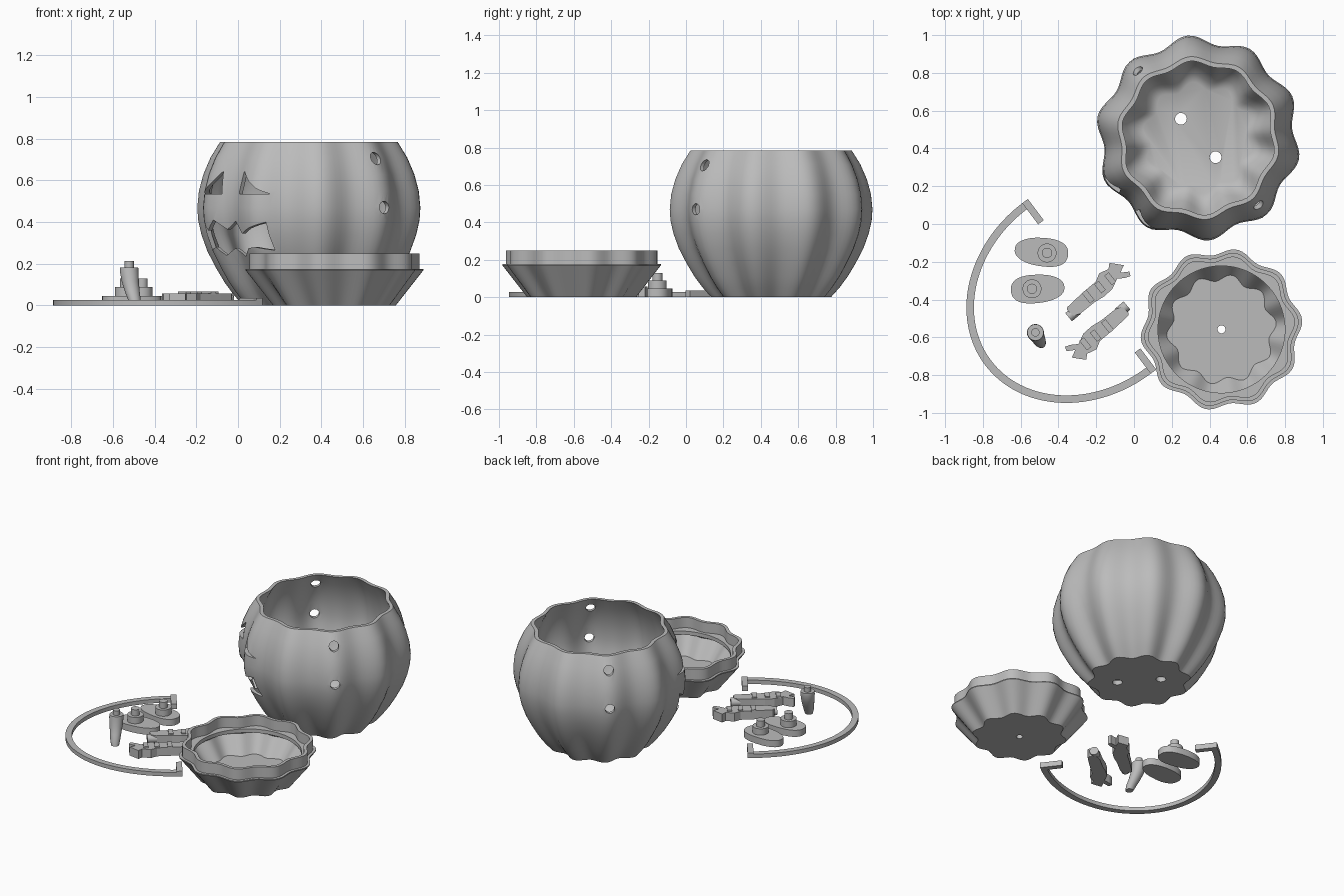
import bpy, bmesh, math
from mathutils import Matrix, Vector

cube = bpy.data.objects.get("Cube")
if cube:
    bpy.data.objects.remove(cube, do_unlink=True)

grey = bpy.data.materials.new("plain grey")
grey.use_nodes = True
COLOUR = (0.5, 0.5, 0.5, 1)
grey.diffuse_color = COLOUR
grey.node_tree.nodes["Principled BSDF"].inputs["Base Color"].default_value = COLOUR


def finish(name, bm):
    bmesh.ops.recalc_face_normals(bm, faces=bm.faces)
    mesh = bpy.data.meshes.new(name)
    bm.to_mesh(mesh)
    bm.free()
    mesh.materials.append(grey)
    obj = bpy.data.objects.new(name, mesh)
    bpy.context.collection.objects.link(obj)
    return obj


def activate(obj):
    bpy.ops.object.select_all(action='DESELECT')
    obj.select_set(True)
    bpy.context.view_layer.objects.active = obj


def smooth(obj, angle=35):
    activate(obj)
    bpy.ops.object.shade_smooth_by_angle(angle=math.radians(angle))


def loft(name, rings):
    """Skin a list of equally long point rings and cap both ends."""
    bm = bmesh.new()
    loops = [[bm.verts.new(p) for p in ring] for ring in rings]
    for a, b in zip(loops, loops[1:]):
        for i in range(len(a)):
            j = (i + 1) % len(a)
            bm.faces.new((a[i], a[j], b[j], b[i]))
    bm.faces.new(loops[0][::-1])
    bm.faces.new(loops[-1])
    return finish(name, bm)


def lobed(name, centre, phase, profile, lobes=10, segments=120):
    """Revolve (radius, height, lobe depth) points into a ribbed shell."""
    rings = []
    for r, z, depth in profile:
        ring = []
        for i in range(segments):
            t = math.tau * i / segments
            rr = r + depth * math.cos(lobes * (t - math.radians(phase)))
            ring.append((centre[0] + rr * math.cos(t), centre[1] + rr * math.sin(t), z))
        rings.append(ring)
    return loft(name, rings)


def prism(name, outline, height, matrix=Matrix()):
    """Extrude a flat outline along its local z."""
    return loft(name, [[matrix @ Vector((x, y, z)) for x, y in outline] for z in (0, height)])


def circle(r, n=32, x=0, y=0):
    return [(x + r * math.cos(math.tau * i / n), y + r * math.sin(math.tau * i / n)) for i in range(n)]


def cut(obj, cutters):
    for c in cutters:
        activate(obj)
        mod = obj.modifiers.new("cut", 'BOOLEAN')
        mod.operation, mod.solver, mod.object = 'DIFFERENCE', 'EXACT', c
        bpy.ops.object.modifier_apply(modifier=mod.name)
        bpy.data.objects.remove(c, do_unlink=True)


# Pumpkin pot: curved outer wall, then back down the inside to the floor
POT = (0.34, 0.455)
WALL = [(.302, 0, .02), (.345, .05, .022), (.388, .11, .024), (.43, .18, .024),
        (.472, .26, .024), (.502, .34, .023), (.518, .41, .023), (.522, .47, .023),
        (.515, .55, .022), (.495, .63, .02), (.463, .71, .017), (.42, .785, .013)]
inner = [(r - .024, max(z, .03), d) for r, z, d in reversed(WALL)]
pot = lobed("pumpkin_pot", POT, 24, WALL + inner)

# Face openings, arm holes and leg holes
face_angle = math.radians(222)
out = Vector((math.cos(face_angle), math.sin(face_angle), 0))
side = Vector((-out.y, out.x, 0))
up = Vector((0, 0, 1))


def frame(origin, a, b, c):
    m = Matrix((a, b, c)).transposed().to_4x4()
    m.translation = origin
    return m


centre = Vector((*POT, 0))
face = frame(centre + out * .25, side, up, out)
eye = [(.062, .535), (.235, .535), (.18, .56), (.125, .598), (.075, .645)]
mouth = [(-.22, .40), (-.16, .36), (-.11, .41), (-.04, .365), (.025, .405), (.07, .345),
         (.13, .37), (.22, .40), (.22, .265), (.15, .28), (.10, .275), (.04, .235),
         (-.02, .275), (-.08, .24), (-.13, .28), (-.18, .265)]
cutters = [prism("eye_cutter", [(s * x, z) for x, z in eye], .5, face) for s in (1, -1)]
cutters.append(prism("mouth_cutter", mouth, .5, face))
for s in (1, -1):
    arm_frame = frame(centre + side * s * .25, up.cross(side * s), up, side * s)
    for z in (.47, .705):
        cutters.append(prism("arm_hole_cutter", circle(.03, 24, 0, z), .5, arm_frame))
    spot = centre + side * s * .137 - up * .05
    cutters.append(prism("leg_hole_cutter", circle(.031, 24), .2, Matrix.Translation(spot)))
cut(pot, cutters)
smooth(pot)

# Lid, lying upside down: flared shell, raised lip, round inner flange and bowl
LID = (0.463, -0.558)
lid = lobed("pumpkin_lid", LID, 7, [
    (.278, 0, .018), (.412, .17, .018), (.412, .176, .018), (.394, .176, .017),
    (.394, .25, .017), (.372, .25, .017), (.372, .18, .017), (.336, .18, 0),
    (.336, .155, 0), (.362, .145, .017), (.274, .03, .018)])
cut(lid, [prism("stem_hole_cutter", circle(.021, 24), .2, Matrix.Translation((*LID, -.05)))])
smooth(lid)

# Carrying handle: half ellipse lying flat, with an inward peg at each end
turn = math.radians(-53)
flat = Matrix.Translation((-.25, -.34, 0)) @ Matrix.Rotation(turn, 4, 'Z')
STEPS = 64
rings = []
for i in range(STEPS + 1):
    t = math.pi * i / STEPS
    ring = []
    for inset, z in ((0, 0), (.04, 0), (.04, .027), (0, .027)):
        p = Vector(((.565 - inset) * math.cos(t), -(.675 - inset) * math.sin(t), z))
        ring.append(flat @ p)
    rings.append(ring)
handle = loft("handle", rings)
smooth(handle)
for s, label in ((1, "front"), (-1, "back")):
    bar = [(s * x, y) for x, y in ((.565, -.002), (.565, .035), (.425, .035), (.425, -.002))]
    prism("handle_peg_" + label, bar, .035, flat)

# Feet: egg-shaped soles with stepped round pegs
for label, x, y, s in (("left", -.49, -.148, 1), ("right", -.51, -.343, -1)):
    place = Matrix.Translation((x, y, 0)) @ Matrix.Rotation(math.radians(-6 if s > 0 else 4), 4, 'Z')
    egg = []
    for i in range(48):
        t = math.tau * i / 48
        c, n = math.cos(t), math.sin(t)
        px = math.copysign(abs(c) ** .85, c) * .142
        py = math.copysign(abs(n) ** .85, n) * (.075 + .008 * c)
        egg.append((px * s, py))
    smooth(prism("foot_sole_" + label, egg, .045, place))
    for part, r, low, top in (("ankle", .05, .045, .088), ("peg", .027, .088, .13)):
        peg = prism("foot_" + part + "_" + label, circle(r, 32, s * .03, -.002 * s), top - low,
                    place @ Matrix.Translation((0, 0, low)))
        smooth(peg)

# Stem: bent taper with a narrow peg on top
path = [(-.492, -.632, 0, .025), (-.498, -.622, .03, .031), (-.508, -.603, .07, .036),
        (-.517, -.585, .115, .041), (-.522, -.575, .165, .045), (-.522, -.574, .182, .043),
        (-.522, -.574, .182, .022), (-.522, -.574, .213, .022)]
stem = loft("stem", [[(px, py, z) for px, py in circle(r, 32, x, y)] for x, y, z, r in path])
smooth(stem)

# Arms: flat knobbly limbs with splayed fingers and a round shoulder peg
limb = [(-.165, -.085), (-.13, -.115), (-.095, -.105), (-.02, -.045), (.03, -.015),
        (.075, .025), (.10, .08), (.145, .085), (.172, .095), (.165, .118), (.118, .112),
        (.136, .152), (.10, .158), (.06, .164), (.055, .132), (.005, .108),
        (-.012, .065), (-.06, .025), (-.11, -.02), (-.163, -.07)]
for label, x, y, angle in (("left", -.19, -.37, 0), ("right", -.193, -.555, math.pi)):
    place = Matrix.Translation((x, y, 0)) @ Matrix.Rotation(angle, 4, 'Z')
    prism("arm_" + label, limb, .058, place)
    # raised sleeve and wrist bands
    along = math.atan2(.8, 1)
    for d, half in ((-.05, .035), (.03, .03), (.1, .032)):
        band = place @ Matrix.Rotation(along, 4, 'Z') @ Matrix.Translation((d, .022, .05))
        prism("arm_band_" + label, [(-.015, -half), (.015, -half), (.015, half), (-.015, half)], .016, band)
    axis = Vector((-.77, -.64, 0)).normalized()
    across = Vector((-axis.y, axis.x, 0))
    peg = place @ frame(Vector((-.11, -.085, .029)), across, up, axis)
    smooth(prism("arm_peg_" + label, circle(.028, 24), .06, peg))
